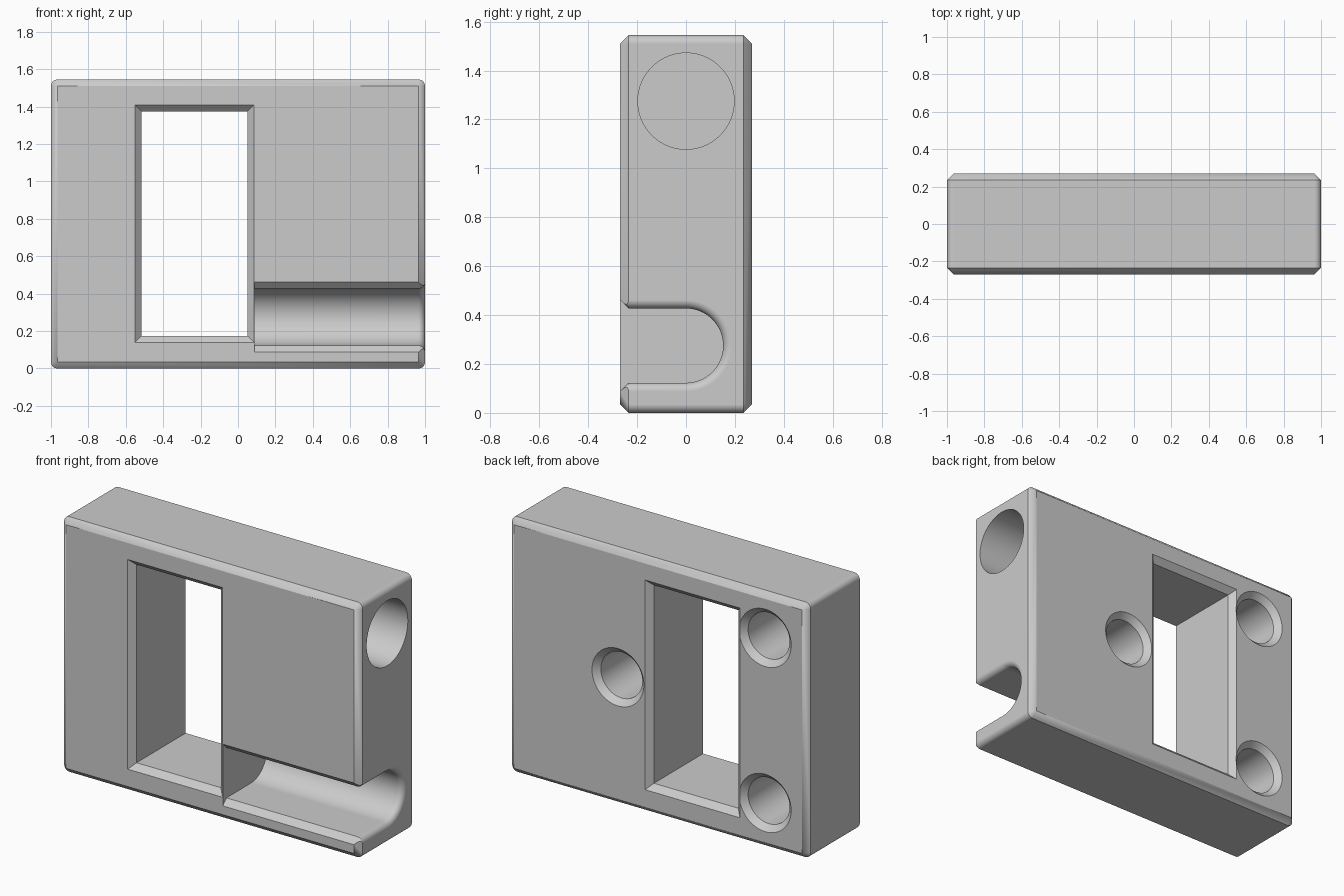
import bpy, bmesh, math
from mathutils import Vector

cube = bpy.data.objects.get("Cube")
if cube:
    bpy.data.objects.remove(cube, do_unlink=True)

HEIGHT, DEPTH, EDGE = 1.545, 0.27, 0.035   # EDGE is the chamfer and fillet size
BACK = DEPTH - EDGE

grey = bpy.data.materials.new("plain grey")
grey.use_nodes = True
grey.diffuse_color = (0.6, 0.6, 0.6, 1)
grey.node_tree.nodes["Principled BSDF"].inputs["Base Color"].default_value = grey.diffuse_color


def to_object(name, bm):
    bmesh.ops.recalc_face_normals(bm, faces=bm.faces[:])
    mesh = bpy.data.meshes.new(name)
    bm.to_mesh(mesh)
    bm.free()
    mesh.materials.append(grey)
    obj = bpy.data.objects.new(name, mesh)
    bpy.context.collection.objects.link(obj)
    return obj


def loft(name, rings):
    """Join equal-length rings of points into a capped solid."""
    bm = bmesh.new()
    loops = [[bm.verts.new(p) for p in ring] for ring in rings]
    n = len(loops[0])
    for a, b in zip(loops, loops[1:]):
        for i in range(n):
            j = (i + 1) % n
            bm.faces.new((a[i], a[j], b[j], b[i]))
    bm.faces.new(loops[0][::-1])
    bm.faces.new(loops[-1])
    return to_object(name, bm)


def circle(radius, count=64):
    return [(radius * math.cos(t), radius * math.sin(t))
            for t in (2 * math.pi * i / count for i in range(count))]


def rectangle(x0, x1, z0, z1, grow=0.0):
    x0, x1, z0, z1 = x0 - grow, x1 + grow, z0 - grow, z1 + grow
    return [(x0, z0), (x1, z0), (x1, z1), (x0, z1)]


# Body: rounded outline in the middle, chamfered in to square front and back faces
bm = bmesh.new()
corners = rectangle(-1, 1, 0, HEIGHT, -EDGE)
for side in (-1, 1):
    for cx, cz in corners:
        bm.verts.new((cx, side * DEPTH, cz))
        sx, sz = math.copysign(1, cx), math.copysign(1, cz - HEIGHT / 2)
        for i in range(9):
            t = math.pi / 2 * i / 8
            bm.verts.new((cx + sx * EDGE * math.cos(t), side * BACK,
                          cz + sz * EDGE * math.sin(t)))
bmesh.ops.convex_hull(bm, input=bm.verts[:])
bmesh.ops.dissolve_limit(bm, angle_limit=0.01, verts=bm.verts[:], edges=bm.edges[:])
body = to_object("block_body", bm)

cutters = []

# Window through the block, chamfered at both ends
flare = EDGE + 0.03
cutters.append(loft("window_cutter", [
    [(x, y, z) for x, z in rectangle(-0.515, 0.05, 0.175, 1.375, grow)]
    for y, grow in ((-BACK - flare, flare), (-BACK, 0), (BACK, 0), (BACK + flare, flare))]))


# Groove: U section open to the front, flared where it leaves the side
def groove_section(x, grow):
    half, mid = 0.152, 0.275
    lip = half + EDGE
    r = half + grow
    pts = [(-DEPTH - 0.05, -lip), (-DEPTH, -lip), (-BACK, -r)]
    pts += [(r * math.cos(t), r * math.sin(t))
            for t in (math.pi * (i / 32 - 0.5) for i in range(33))]
    pts += [(-BACK, r), (-DEPTH, lip), (-DEPTH - 0.05, lip)]
    return [(x, y, mid + z) for y, z in pts]


rings = [groove_section(0.087, 0)]
for i in range(9):
    t = math.pi / 2 * i / 8
    rings.append(groove_section(1 - EDGE + EDGE * math.sin(t), EDGE * (1 - math.cos(t))))
rings.append(groove_section(1.05, EDGE))
cutters.append(loft("groove_cutter", rings))

# Wide blind bore in the side
cutters.append(loft("side_bore_cutter", [
    [(x, y, 1.275 + z) for y, z in circle(0.197)] for x in (0.2, 1.05)]))

# Three countersunk blind holes in the back
for cx, cz in ((-0.72, 0.275), (-0.72, 1.275), (0.267, HEIGHT / 2)):
    cutters.append(loft("back_hole_cutter", [
        [(cx + x, y, cz + z) for x, z in circle(r)]
        for y, r in ((-0.15, 0.139), (BACK, 0.139), (BACK + flare, 0.139 + flare))]))

# Cut everything out of the body, then drop the cutters
bpy.ops.object.select_all(action='DESELECT')
bpy.context.view_layer.objects.active = body
body.select_set(True)
for cutter in cutters:
    cutter.hide_render = True
    mod = body.modifiers.new("cut", 'BOOLEAN')
    mod.operation, mod.solver, mod.object = 'DIFFERENCE', 'EXACT', cutter
    bpy.ops.object.modifier_apply(modifier=mod.name)
    bpy.data.objects.remove(cutter, do_unlink=True)

# Smooth fillets and bores, crisp chamfers, flat large faces
bpy.ops.object.shade_smooth_by_angle(angle=math.radians(30))
weighted = body.modifiers.new("flat_faces", 'WEIGHTED_NORMAL')
weighted.keep_sharp = True
